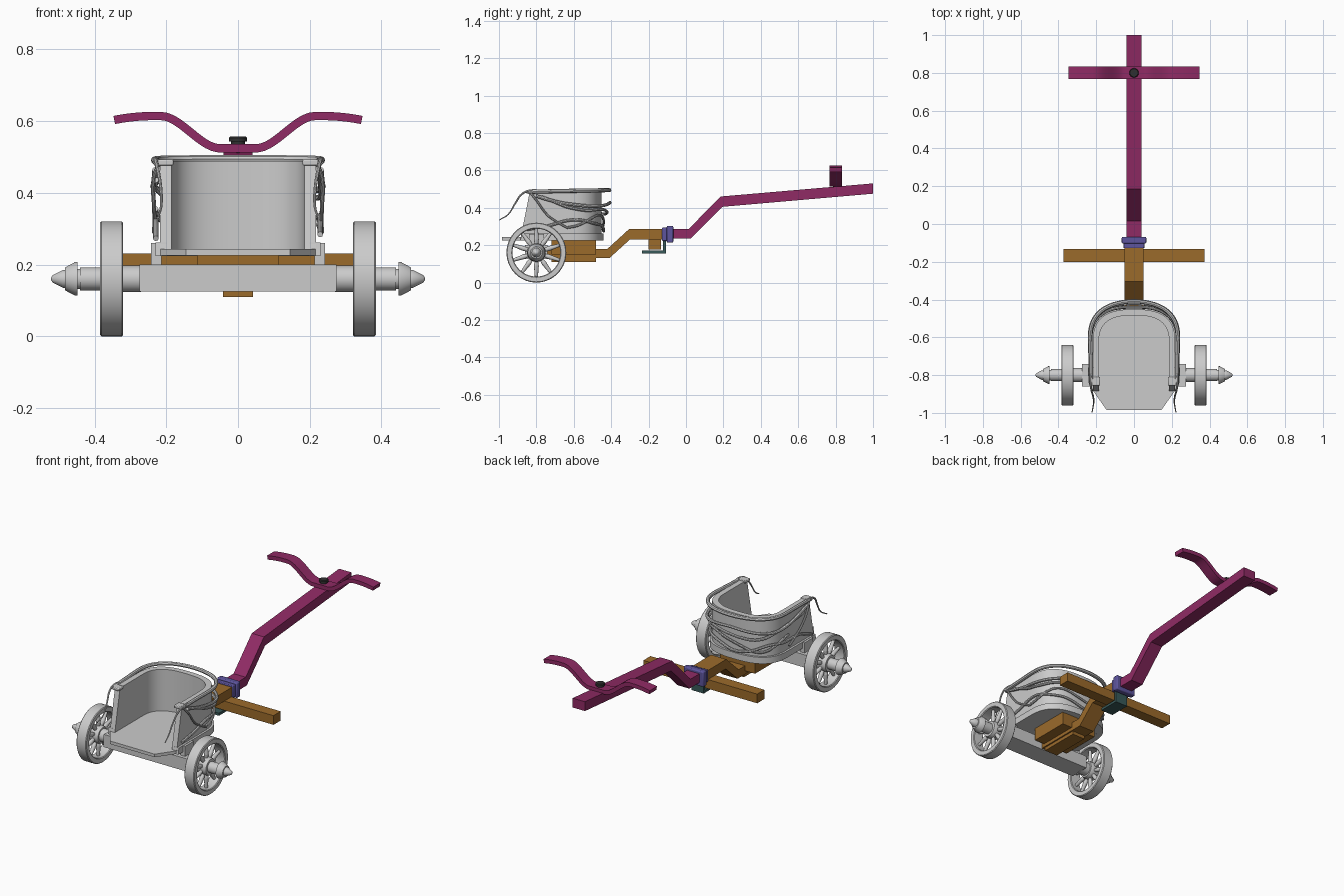
import bpy, bmesh, math
from mathutils import Matrix, Vector

if "Cube" in bpy.data.objects:
    bpy.data.objects.remove(bpy.data.objects["Cube"])

COL = {"brown": (.33, .145, .024, 1), "magenta": (.28, .024, .13, 1), "purple": (.11, .09, .34, 1),
       "teal": (.04, .10, .10, 1), "black": (.03, .03, .03, 1)}
MATS = {}
for k, c in COL.items():
    MATS[k] = bpy.data.materials.new(k)
    MATS[k].diffuse_color = c


def finish(name, bm, col=None, bevel=0):
    bmesh.ops.recalc_face_normals(bm, faces=bm.faces)
    me = bpy.data.meshes.new(name)
    bm.to_mesh(me)
    bm.free()
    ob = bpy.data.objects.new(name, me)
    bpy.context.collection.objects.link(ob)
    if col:
        me.materials.append(MATS[col])
    if bevel:
        m = ob.modifiers.new("bevel", 'BEVEL')
        m.width, m.segments = bevel, 2
    return ob


def prism(name, pts, lo, hi, axis, col=None, bevel=0):
    """Extrude a 2D outline between lo and hi along an axis."""
    place = {'x': lambda a, b, d: (d, a, b), 'y': lambda a, b, d: (a, d, b), 'z': lambda a, b, d: (a, b, d)}[axis]
    bm = bmesh.new()
    A = [bm.verts.new(place(a, b, lo)) for a, b in pts]
    B = [bm.verts.new(place(a, b, hi)) for a, b in pts]
    bm.faces.new(A)
    bm.faces.new(B[::-1])
    for i in range(len(pts)):
        j = (i + 1) % len(pts)
        bm.faces.new((A[i], A[j], B[j], B[i]))
    return finish(name, bm, col, bevel)


def box(name, x0, x1, y0, y1, z0, z1, col=None, bevel=0):
    return prism(name, [(x0, y0), (x1, y0), (x1, y1), (x0, y1)], z0, z1, 'z', col, bevel)


def lathe(name, prof, centre, axis='x', closed=False, n=40, col=None):
    """Spin an (along, radius) profile round an axis."""
    bm = bmesh.new()
    rings = []
    for d, r in prof:
        ring = []
        for i in range(n):
            a = 2 * math.pi * i / n
            p = (d, r * math.cos(a), r * math.sin(a)) if axis == 'x' else (r * math.cos(a), r * math.sin(a), d)
            ring.append(bm.verts.new(Vector(p) + Vector(centre)))
        rings.append(ring)
    pairs = list(zip(rings, rings[1:])) + ([(rings[-1], rings[0])] if closed else [])
    for P, Q in pairs:
        for i in range(n):
            j = (i + 1) % n
            bm.faces.new((P[i], P[j], Q[j], Q[i]))
    if not closed:
        bm.faces.new(rings[0])
        bm.faces.new(rings[-1])
    return finish(name, bm, col)


def tube(name, pts, r, taper=False):
    cu = bpy.data.curves.new(name, 'CURVE')
    cu.dimensions, cu.bevel_depth, cu.bevel_resolution = '3D', r, 2
    cu.resolution_u, cu.use_fill_caps = 5, True
    sp = cu.splines.new('BEZIER')
    sp.bezier_points.add(len(pts) - 1)
    for i, (b, p) in enumerate(zip(sp.bezier_points, pts)):
        b.co = p
        b.handle_left_type = b.handle_right_type = 'AUTO'
        if taper:
            b.radius = 1 - .6 * i / (len(pts) - 1)
    ob = bpy.data.objects.new(name, cu)
    bpy.context.collection.objects.link(ob)
    return ob


def u(t, off=0, yf=-.86):
    """Point on the body plan: t=-1 left front, 0 rear centre, 1 right front."""
    s, sg = 1 - abs(t), (1 if t >= 0 else -1)
    w, yc, b = .218 + off, -.63, .178 + off
    if s < .4:
        return sg * w, yf + (yc - yf) * s / .4
    a = (s - .4) / .6 * math.pi / 2
    return sg * w * max(math.cos(a), 0) ** .75, yc + b * math.sin(a) ** .75


def u_wall(name, out, inn, z0, z1, yf0, yf1, bevel=0):
    bm = bmesh.new()
    N = 60
    loops = []
    for i in range(N + 1):
        t = -1 + 2 * i / N
        loops.append([bm.verts.new((*u(t, o, yf), z)) for o, yf, z in
                      ((out, yf0, z0), (out, yf1, z1), (inn, yf1, z1), (inn, yf0, z0))])
    for P, Q in zip(loops, loops[1:]):
        for k in range(4):
            bm.faces.new((P[k], P[(k + 1) % 4], Q[(k + 1) % 4], Q[k]))
    bm.faces.new(loops[0])
    bm.faces.new(loops[-1][::-1])
    return finish(name, bm)


# body: floor, wall, base moulding
plan = [(-.145, -.985)] + [u(-1 + i / 24, .008, -.87) for i in range(49)] + [(.145, -.985)]
prism("floor", plan, .225, .243, 'z')
u_wall("body_wall", 0, -.032, .235, .488, -.885, -.835)
u_wall("base_moulding", .012, -.02, .224, .262, -.885, -.88)

# rails and twisted branches wrapped round the body
def rail(name, r, lim, zf, off_side, off_back, n=22):
    pts = []
    for i in range(n + 1):
        t = -lim + 2 * lim * i / n
        k = (1 - abs(t)) ** 2
        pts.append((*u(t, off_side + (off_back - off_side) * k), zf(t)))
    tube(name, pts, r)

rail("top_rail", .011, .97, lambda t: .484 + .010 * (1 - t * t), .008, .042)
rail("upper_branch", .009, .9, lambda t: .428 + .055 * t * t - .03 * math.sin(math.pi * abs(t)), .012, .045)
rail("middle_branch", .008, .85, lambda t: .375 + .10 * t * t + .012 * math.sin(9 * t), .011, .03)
rail("lower_branch", .008, .98, lambda t: .275 + .055 * math.sin(math.pi * abs(t)) + .006 * math.sin(14 * t), .011, .012)
rail("crossing_branch", .007, .6, lambda t: .325 + .035 * math.sin(7 * t), .011, .012)

for s, side in ((-1, "left"), (1, "right")):
    # loose vine, hanging rein and top corner binding
    tube(side + "_vine", [(s * .222, -.83, .478), (s * .235, -.80, .44), (s * .234, -.74, .36),
                          (s * .233, -.70, .33), (s * .234, -.63, .29)], .006)
    tube(side + "_rein", [(s * .222, -.76, .487), (s * .23, -.83, .492), (s * .226, -.875, .475),
                          (s * .216, -.915, .42), (s * .214, -.95, .365), (s * .222, -.997, .335)], .007, True)
    box(side + "_corner_cap", s * .18, s * .224, -.855, -.81, .476, .493, bevel=.004)
    box(side + "_axle_bracket", s * .213, s * .243, -.84, -.76, .195, .26)

    # wheel: rim, hub, spokes
    c = (0, -.80, .16)
    lathe(side + "_wheel_rim", [(s * x, r) for x, r in ((.32, .132), (.32, .156), (.324, .16), (.381, .16),
          (.385, .156), (.385, .132), (.381, .128), (.324, .128))], c, closed=True, n=56)
    lathe(side + "_hub", [(s * x, r) for x, r in ((.27, .037), (.322, .037), (.322, .046), (.335, .05), (.37, .05),
          (.383, .046), (.383, .032), (.44, .032), (.44, .028), (.447, .028), (.447, .047), (.454, .047),
          (.482, .032), (.482, .025), (.488, .025), (.517, .010), (.521, .004))], c)
    bm = bmesh.new()
    for i in range(10):
        rot = Matrix.Translation((s * .3525, -.80, .16)) @ Matrix.Rotation(2 * math.pi * i / 10, 4, 'X')
        for z0, z1, r0, r1 in ((.04, .07, .009, .013), (.07, .135, .013, .008)):
            bmesh.ops.create_cone(bm, cap_ends=True, segments=12, radius1=r0, radius2=r1, depth=z1 - z0,
                                  matrix=rot @ Matrix.Translation((0, 0, (z0 + z1) / 2)))
    finish(side + "_spokes", bm)

# axle
box("axle_beam", -.275, .275, -.86, -.74, .125, .2)

# brown pole, its supports and cross beam
prism("rear_pole", [(-.75, .13), (-.41, .13), (-.30, .23), (-.10, .23), (-.10, .285),
                    (-.305, .285), (-.42, .18), (-.75, .18)], -.05, .05, 'x', "brown")
box("pole_plate", -.042, .042, -.72, -.48, .11, .131, "brown")
box("body_support", -.115, .115, -.72, -.48, .15, .226, "brown")
box("cross_beam", -.372, .372, -.20, -.133, .177, .231, "brown")

# coupling bracket and collar
prism("coupling_bracket", [(-.235, .155), (-.108, .155), (-.108, .235), (-.122, .235), (-.122, .17), (-.235, .17)],
      -.04, .04, 'x', "teal")
box("collar", -.065, .065, -.103, -.068, .213, .303, "purple", .006)
box("collar_step", -.056, .056, -.128, -.1, .222, .294, "purple", .004)

# front shaft
prism("draught_pole", [(-.09, .235), (.025, .235), (.195, .405), (1, .475), (1, .53), (.185, .46),
                       (.015, .287), (-.09, .287)], -.04, .04, 'x', "magenta")

# curved yoke with pin
def yoke_z(x):
    k = min(max((abs(x) - .05) / .165, 0), 1)
    return .524 + .090 * k * k * (3 - 2 * k) - .9 * max(abs(x) - .245, 0) ** 2 - .02 * max(abs(x) - .245, 0)

top, low = [], []
for i in range(49):
    x = -.345 + .69 * i / 48
    nrm = Vector((-(yoke_z(x + .002) - yoke_z(x - .002)) / .004, 1)).normalized() * .0115
    top.append((x + nrm.x, yoke_z(x) + nrm.y))
    low.append((x - nrm.x, yoke_z(x) - nrm.y))
prism("yoke", low + top[::-1], .767, .833, 'y', "magenta")
lathe("yoke_pin", [(.50, .014), (.534, .014), (.534, .02), (.543, .02), (.543, .025), (.553, .025), (.557, .021)],
      (0, .80, 0), axis='z', n=24, col="black")

# turn curves into meshes, smooth rounded parts
bpy.ops.object.select_all(action='DESELECT')
for ob in bpy.data.objects:
    ob.select_set(ob.type == 'CURVE')
    if ob.type == 'CURVE':
        bpy.context.view_layer.objects.active = ob
bpy.ops.object.convert(target='MESH')
bpy.ops.object.select_all(action='SELECT')
bpy.ops.object.shade_smooth_by_angle(angle=math.radians(35))

for m in bpy.data.materials:
    if m.users and not m.is_grease_pencil:
        m.use_nodes = True
        m.node_tree.nodes["Principled BSDF"].inputs["Base Color"].default_value = m.diffuse_color
